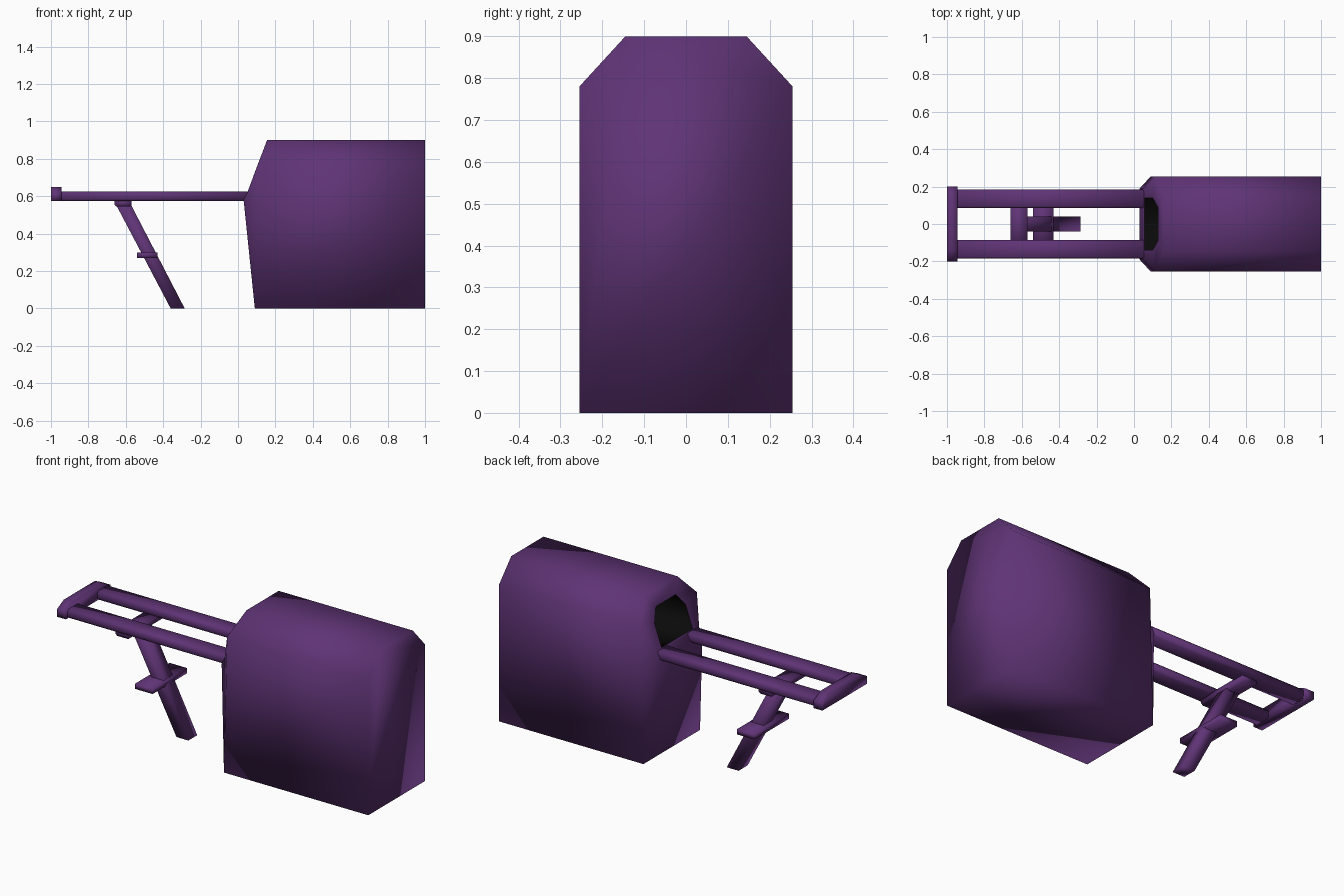
import bpy, bmesh, math

if "Cube" in bpy.data.objects:
    bpy.data.objects.remove(bpy.data.objects["Cube"])


def material(name, color):
    m = bpy.data.materials.new(name)
    m.diffuse_color = color
    m.use_nodes = True
    m.node_tree.nodes["Principled BSDF"].inputs["Base Color"].default_value = m.diffuse_color
    return m


PURPLE = material("purple", (0.115, 0.034, 0.18, 1))
BLACK = material("black", (0.003, 0.003, 0.003, 1))


def make(name, verts, faces, mat=PURPLE):
    """Smooth-shaded mesh object with outward normals."""
    me = bpy.data.meshes.new(name)
    me.from_pydata(verts, [], faces)
    bm = bmesh.new()
    bm.from_mesh(me)
    bmesh.ops.recalc_face_normals(bm, faces=bm.faces)
    bm.to_mesh(me)
    bm.free()
    me.materials.append(mat)
    me.shade_smooth()
    ob = bpy.data.objects.new(name, me)
    bpy.context.collection.objects.link(ob)
    return ob


def prism(name, profile, a, b, axis):
    """Extrude a 2D profile along x (profile is y, z) or y (profile is x, z)."""
    n = len(profile)
    put = (lambda p, t: (t, p[0], p[1])) if axis == 'x' else (lambda p, t: (p[0], t, p[1]))
    verts = [put(p, t) for t in (a, b) for p in profile]
    faces = [(i, (i + 1) % n, n + (i + 1) % n, n + i) for i in range(n)]
    faces += [tuple(range(n)), tuple(range(n, 2 * n))]
    return make(name, verts, faces)


# Body: half outline points, mirrored in y; the sloped end keeps an open hole
half = [(.09, .255, 0), (.03, .19, .58), (.05, .19, .62), (.11, .255, .78), (.155, .145, .90),
        (1, .145, .90), (1, .255, .78), (1, .255, 0),
        (.055, .14, .63), (.10, .14, .755), (.127, .09, .825)]
n = len(half)
verts = half + [(x, -y, z) for x, y, z in half]
side_faces = [(0, 1, 2, 3), (0, 3, 6, 7), (3, 4, 5, 6), (2, 3, 9, 8), (3, 4, 10, 9)]
faces = side_faces + [tuple(i + n for i in f) for f in side_faces]
# centre strips joining both halves
for a, b in ((0, 1), (1, 2), (2, 8), (10, 4), (4, 5), (7, 0)):
    faces.append((a, b, b + n, a + n))
faces.append((5, 6, 7, 7 + n, 6 + n, 5 + n))
make("body", verts, faces)

# Dark hollow running back from the hole
rim = [verts[i] for i in (8, 9, 10, 10 + n, 9 + n, 8 + n)]
tube = rim + [(.6, y, z) for x, y, z in rim]
hollow = make("hollow", tube, [(i, (i + 1) % 6, (i + 1) % 6 + 6, i + 6) for i in range(6)]
              + [tuple(range(6, 12))], BLACK)
hollow.data.flip_normals()

# Pair of flat rails
for side, name in ((1, "rail_back"), (-1, "rail_front")):
    y, z = side * .135, .6
    prism(name, [(y - .05, z - .015), (y - .04, z - .025), (y + .04, z - .025), (y + .05, z - .015),
                 (y + .05, z + .015), (y + .04, z + .025), (y - .04, z + .025), (y - .05, z + .015)],
          -.96, .055, 'x')

# End bar with sloped shoulders
prism("end_bar", [(-.2, .575), (.2, .575), (.2, .62), (.14, .65), (-.14, .65), (-.2, .62)],
      -1, -.945, 'x')

# Slanted leg with its crossbar and foot peg
prism("leg", [(-.36, 0), (-.285, 0), (-.575, .56), (-.655, .56)], -.04, .04, 'y')
prism("crossbar", [(-.65, .545), (-.58, .545), (-.57, .555), (-.57, .58), (-.66, .58), (-.66, .555)],
      -.16, .16, 'y')
prism("foot_peg", [(-.54, .27), (-.43, .27), (-.43, .30), (-.54, .30)], -.155, .155, 'y')
